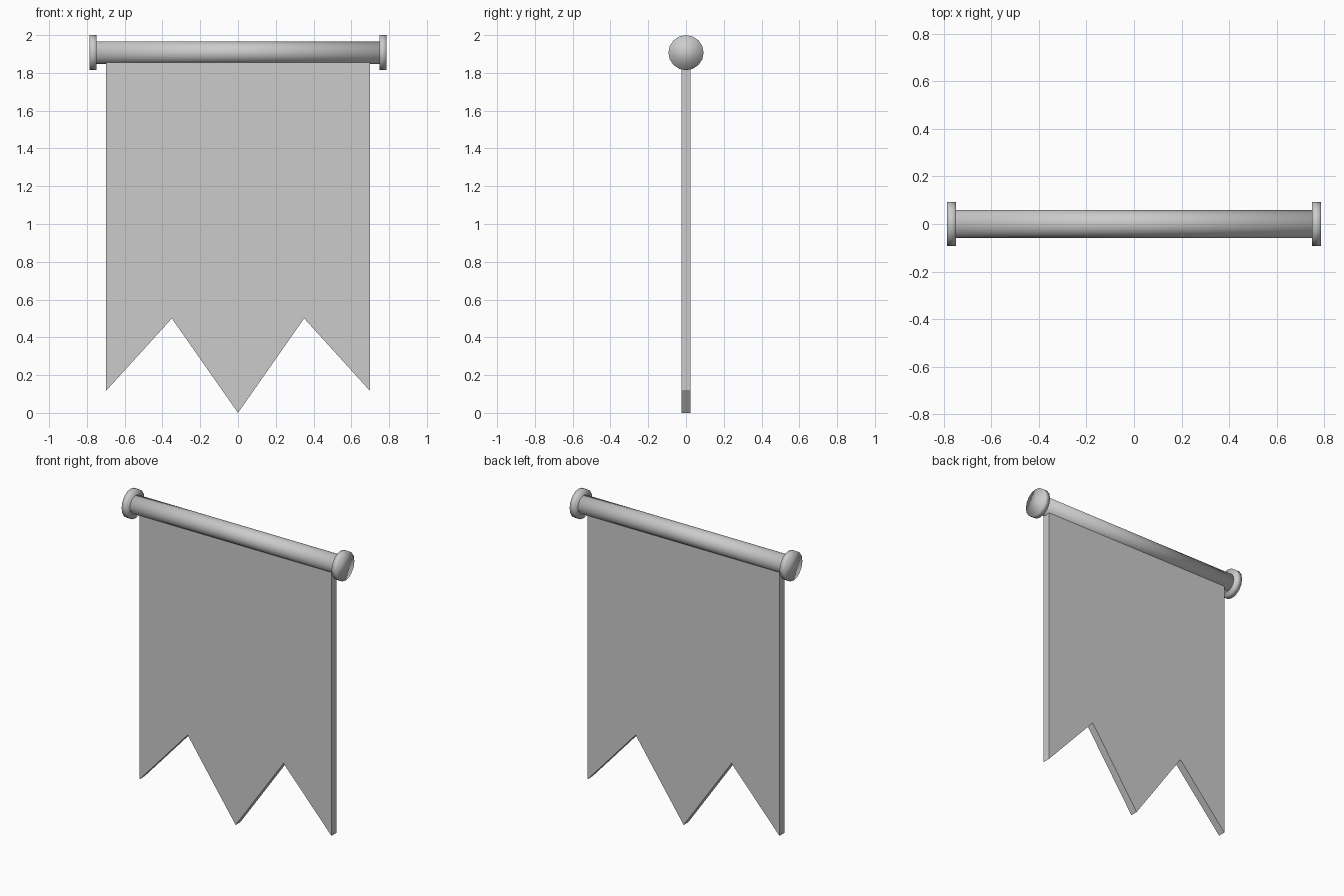
import bpy, bmesh
from math import pi

if "Cube" in bpy.data.objects:
    bpy.data.objects.remove(bpy.data.objects["Cube"])

ROD_Z = 1.907


def cylinder_x(name, radius, x0, x1):
    """Smooth 16-sided cylinder lying along x."""
    bpy.ops.mesh.primitive_cylinder_add(
        vertices=16, radius=radius, depth=x1 - x0,
        location=((x0 + x1) / 2, 0, ROD_Z), rotation=(0, pi / 2, 0))
    obj = bpy.context.object
    obj.name = name
    bpy.ops.object.shade_smooth()
    return obj


# Hanging rod with a disc at each end
cylinder_x("rod", 0.059, -0.76, 0.76)
cylinder_x("rod_cap_left", 0.093, -0.785, -0.748)
cylinder_x("rod_cap_right", 0.093, 0.748, 0.785)

# Cloth: half outline mirrored, then extruded to a thin slab
half = [(0.35, 0.5), (0.7, 0.115), (0.7, ROD_Z)]
outline = [(0, 0)] + half + [(-x, z) for x, z in reversed(half)]
bm = bmesh.new()
face = bm.faces.new([bm.verts.new((x, -0.025, z)) for x, z in outline])
ext = bmesh.ops.extrude_face_region(bm, geom=[face])
verts = [v for v in ext["geom"] if isinstance(v, bmesh.types.BMVert)]
bmesh.ops.translate(bm, verts=verts, vec=(0, 0.05, 0))
bmesh.ops.recalc_face_normals(bm, faces=bm.faces)
mesh = bpy.data.meshes.new("banner_cloth")
bm.to_mesh(mesh)
bm.free()
bpy.context.collection.objects.link(bpy.data.objects.new("banner_cloth", mesh))
